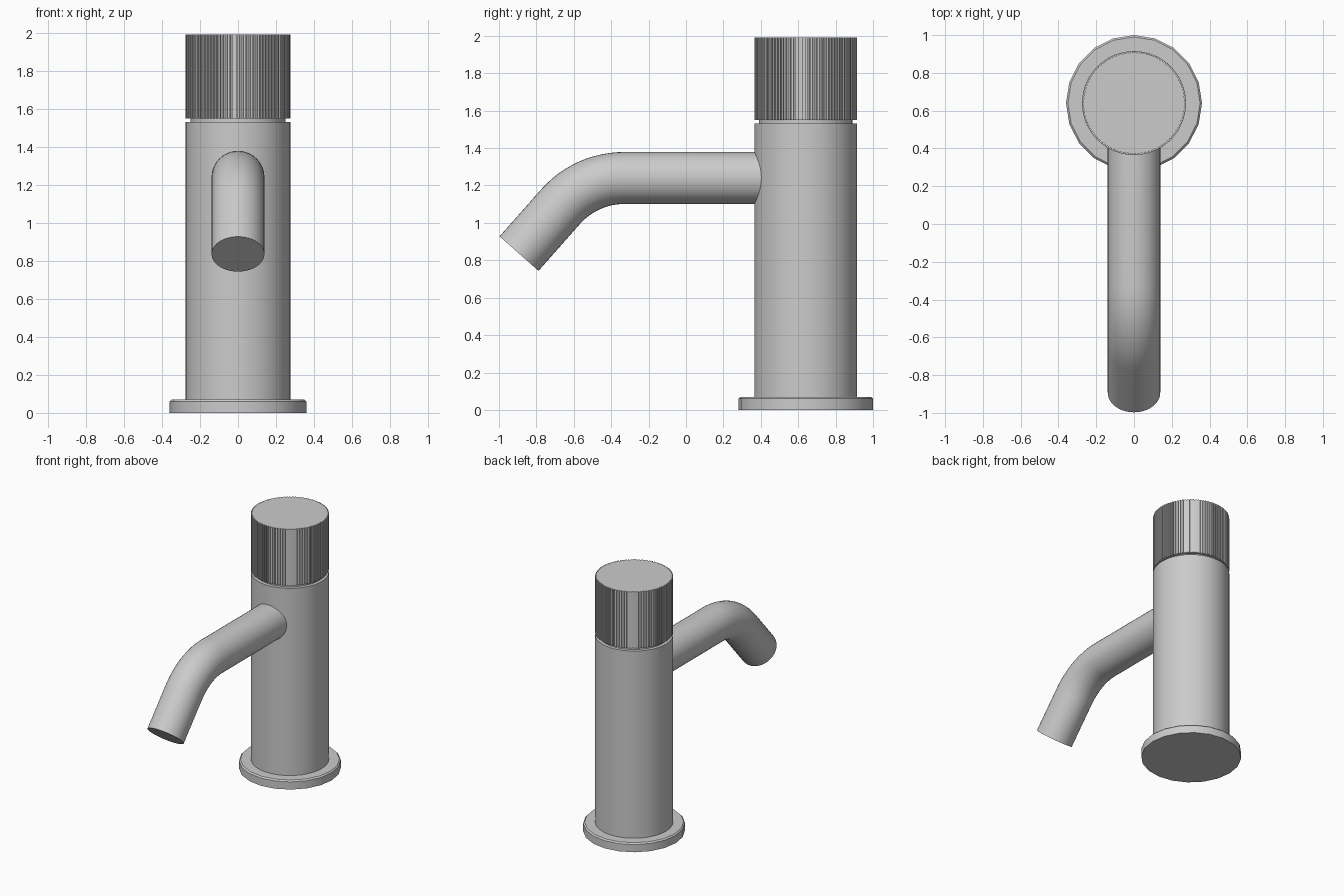
import bpy, bmesh
from math import sin, cos, pi, radians
from mathutils import Vector

if "Cube" in bpy.data.objects:
    bpy.data.objects.remove(bpy.data.objects["Cube"])

CY = 0.64          # y of the tap's vertical axis
R = 0.275          # body radius


def skin(name, rings):
    """Closed solid through a list of equal-length point rings, capped at both ends."""
    bm = bmesh.new()
    loops = [[bm.verts.new(p) for p in ring] for ring in rings]
    n = len(loops[0])
    for a, b in zip(loops, loops[1:]):
        for i in range(n):
            j = (i + 1) % n
            bm.faces.new((a[i], a[j], b[j], b[i]))
    bm.faces.new(loops[0])
    bm.faces.new(loops[-1])
    bmesh.ops.recalc_face_normals(bm, faces=bm.faces)
    mesh = bpy.data.meshes.new(name)
    bm.to_mesh(mesh)
    bm.free()
    ob = bpy.data.objects.new(name, mesh)
    bpy.context.collection.objects.link(ob)
    bpy.ops.object.select_all(action='DESELECT')
    ob.select_set(True)
    bpy.context.view_layer.objects.active = ob
    bpy.ops.object.shade_smooth_by_angle(angle=radians(30))
    return ob


def circle(r, z, n):
    return [(r * sin(2 * pi * i / n), CY + r * cos(2 * pi * i / n), z) for i in range(n)]


def lathe(name, profile, n):
    return skin(name, [circle(r, z, n) for r, z in profile])


# Base flange, 20-sided with a small chamfer
lathe("base_flange", [(0.36, 0), (0.36, 0.06), (0.35, 0.07)], 20)

# Body column and the recessed neck under the handle
lathe("body", [(R, 0.05), (R, 1.53)], 72)
lathe("neck", [(0.25, 1.50), (0.25, 1.58)], 72)

# Knurled handle: square ridges around the rim
TEETH = 90


def knurl(z):
    pts = []
    for i in range(TEETH):
        for off, r in ((0.0, R), (0.5, R), (0.55, R - 0.008), (0.95, R - 0.008)):
            a = 2 * pi * (i + off) / TEETH
            pts.append((r * sin(a), CY + r * cos(a), z))
    return pts


skin("knurled_handle", [knurl(1.55), knurl(1.99)])

# Spout: straight run, bend, straight tip
SR, BEND, ANGLE, START = 0.139, 0.455, radians(48.5), -0.33
path = [(Vector((0, 0.42, 1.24)), 0.0)]
STEPS = 12
for k in range(STEPS + 1):
    a = ANGLE * k / STEPS
    path.append((Vector((0, START - BEND * sin(a), 1.24 - BEND * (1 - cos(a)))), a))
tip = path[-1][0] + Vector((0, -cos(ANGLE), -sin(ANGLE))) * 0.335
path.append((tip, ANGLE))

rings = []
for p, a in path:
    up = Vector((0, -sin(a), cos(a)))
    rings.append([p + Vector((SR * cos(t), 0, 0)) + up * SR * sin(t)
                  for t in (2 * pi * i / 40 for i in range(40))])
skin("spout", rings)
